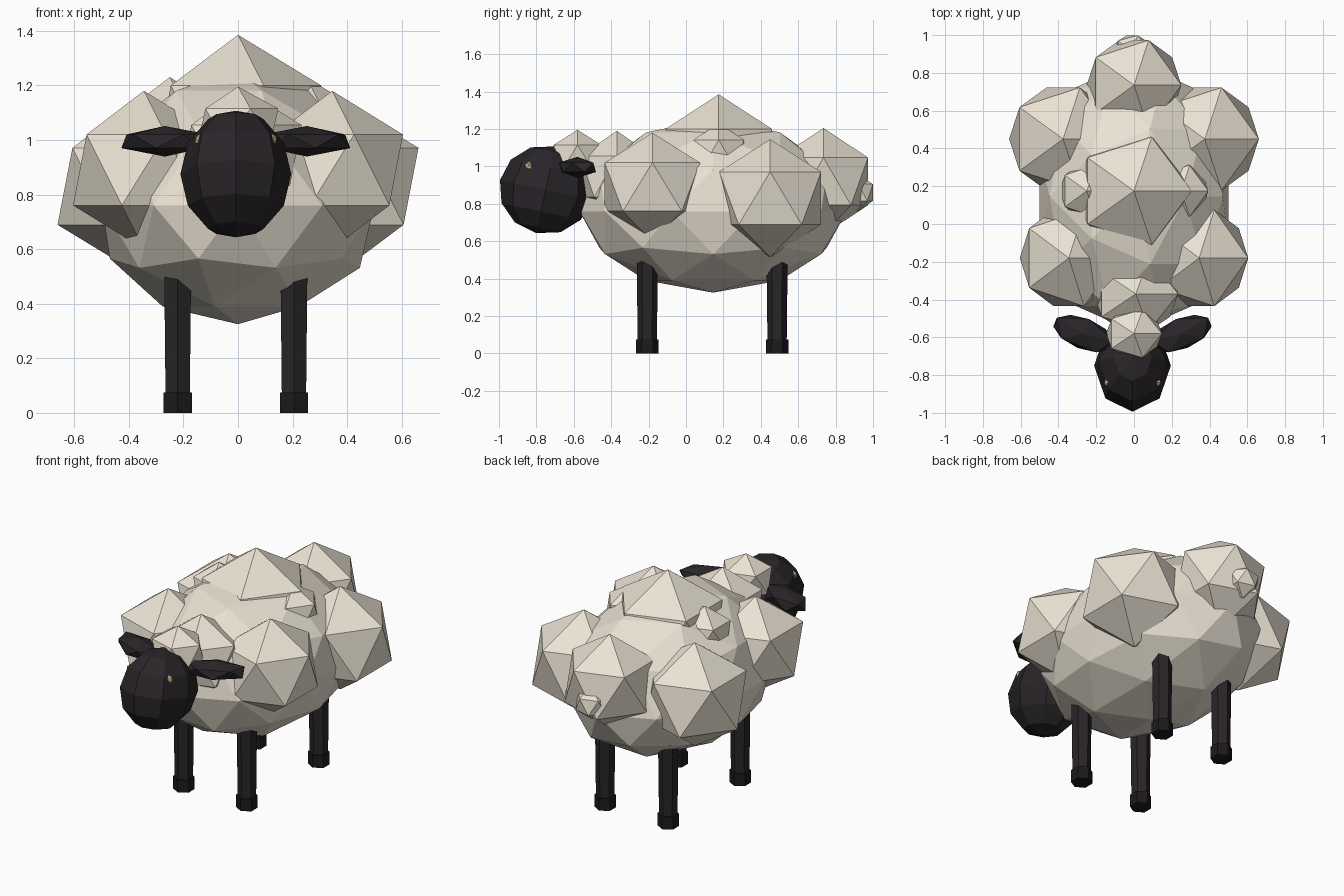
import bpy, bmesh, math
from mathutils import Matrix, Euler

if "Cube" in bpy.data.objects:
    bpy.data.objects.remove(bpy.data.objects["Cube"])


def material(name, rgb):
    m = bpy.data.materials.new(name)
    m.diffuse_color = (*rgb, 1)
    m.use_nodes = True
    m.node_tree.nodes["Principled BSDF"].inputs["Base Color"].default_value = m.diffuse_color
    return m


WOOL = material("wool", (0.82, 0.76, 0.65))
DARK = material("dark_skin", (0.022, 0.018, 0.021))
HOOF = material("hoof", (0.012, 0.010, 0.012))
EYE = material("eye", (0.65, 0.55, 0.28))
MID = -0.008  # head and legs sit very slightly left of the fleece


def finish(bm, name, mat):
    mesh = bpy.data.meshes.new(name)
    bm.to_mesh(mesh)
    bm.free()
    mesh.materials.append(mat)
    obj = bpy.data.objects.new(name, mesh)
    bpy.context.collection.objects.link(obj)
    return obj


def blob(name, loc, size, mat, level=1, spin=0, tilt=(0, 0, 0), rings=0, dome=1):
    """Faceted ball: spun about z, scaled, tilted, then placed.
    rings > 0 gives an eight-sided globe; dome stretches the upper half."""
    bm = bmesh.new()
    if rings:
        bmesh.ops.create_uvsphere(bm, u_segments=8, v_segments=rings, radius=1)
    else:
        bmesh.ops.create_icosphere(bm, subdivisions=level, radius=1)
    for v in bm.verts:
        if v.co.z > 0:
            v.co.z *= dome
    bm.transform(Matrix.Translation(loc)
                 @ Euler([math.radians(a) for a in tilt]).to_matrix().to_4x4()
                 @ Matrix.Diagonal((*size, 1))
                 @ Matrix.Rotation(math.radians(spin), 4, 'Z'))
    return finish(bm, name, mat)


def post(name, x, y, z0, z1, r0, r1, mat):
    """Six-sided tapered post."""
    bm = bmesh.new()
    bmesh.ops.create_cone(bm, cap_ends=True, segments=6, radius1=r0, radius2=r1,
                          depth=z1 - z0,
                          matrix=Matrix.Translation((x, y, (z0 + z1) / 2)))
    return finish(bm, name, mat)


# Fleece: main body and centre tufts
blob("body", (0, 0.145, 0.76), (0.525, 0.715, 0.435), WOOL, level=2, dome=1.14)
blob("back_tuft", (0.0, 0.175, 1.05), (0.34, 0.335, 0.335), WOOL)
blob("rump_tuft", (0, 0.735, 0.92), (0.28, 0.28, 0.285), WOOL)
blob("neck_tuft", (0.01, -0.37, 0.945), (0.25, 0.23, 0.245), WOOL)
blob("head_tuft", (0.0, -0.58, 1.05), (0.165, 0.15, 0.145), WOOL)
blob("tail", (-0.01, 0.922, 0.86), (0.105, 0.09, 0.10), WOOL)

# Fleece: paired tufts
for s, side in ((-1, "left"), (1, "right")):
    blob(side + "_shoulder_tuft", (s * 0.345, -0.18, 0.89), (0.29, 0.30, 0.29), WOOL)
    blob(side + "_hip_tuft", (s * 0.375, 0.45, 0.83), (0.32, 0.32, 0.315), WOOL)
    blob(side + "_back_small_tuft", (s * 0.25, 0.175, 1.07), (0.16, 0.16, 0.16), WOOL)

# Head
blob("head", (MID, -0.75, 0.875), (0.203, 0.25, 0.237), DARK, rings=6,
     tilt=(-12, 0, 0))

for s, side in ((-1, "left"), (1, "right")):
    # Ears and eyes
    blob(side + "_ear", (MID + s * 0.26, -0.58, 0.995), (0.19, 0.092, 0.056), DARK,
         spin=90, tilt=(0, 0, s * 22))
    blob(side + "_eye", (MID + s * 0.127, -0.838, 1.0), (0.026, 0.026, 0.026), EYE)
    # Legs with hooves
    for y, end in ((-0.207, "front"), (0.487, "rear")):
        x = MID + s * 0.213
        post(f"{end}_{side}_leg", x, y, 0.03, 0.62, 0.051, 0.058, DARK)
        post(f"{end}_{side}_hoof", x, y, 0.0, 0.075, 0.06, 0.06, HOOF)
